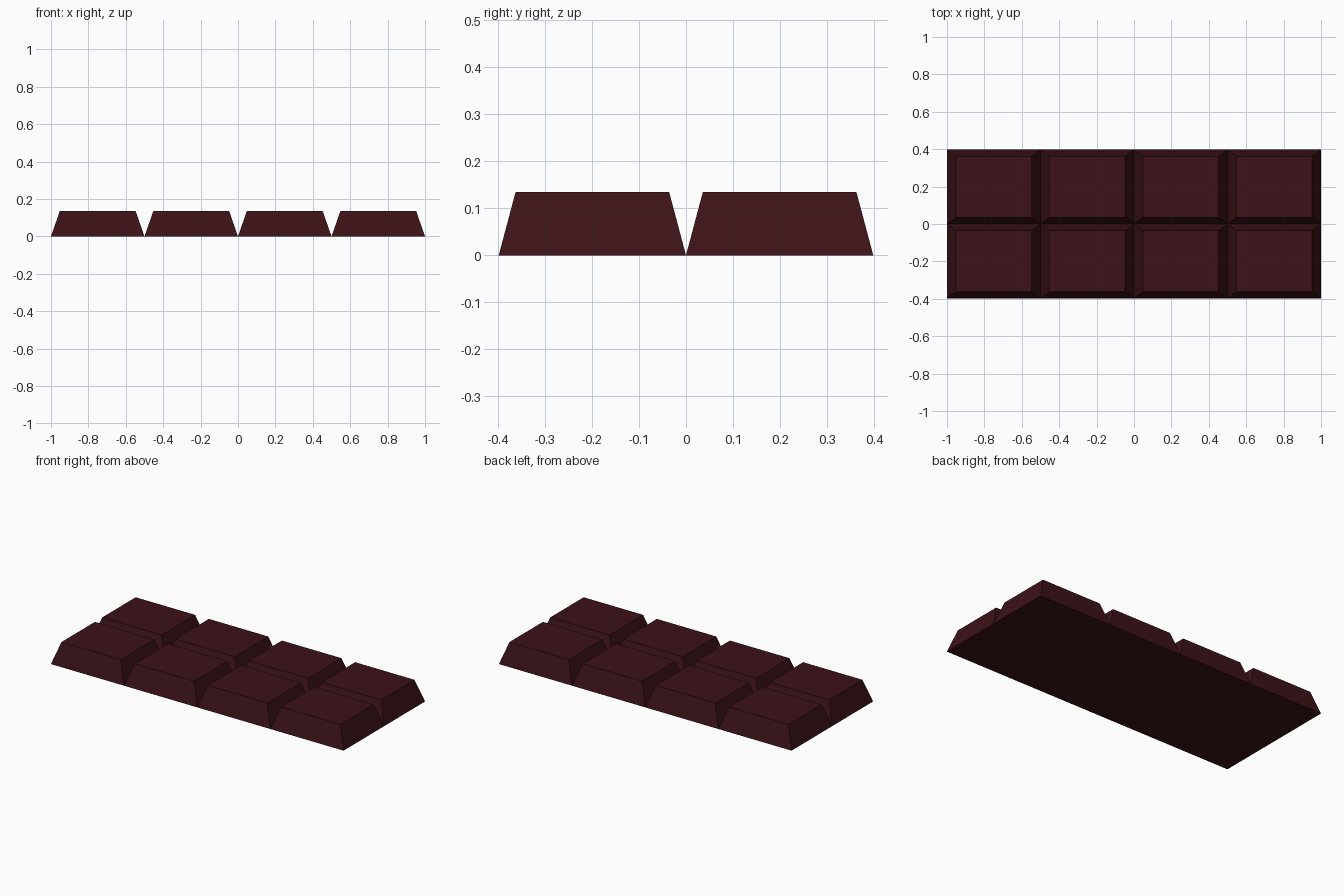
import bpy
import bmesh

if "Cube" in bpy.data.objects:
    bpy.data.objects.remove(bpy.data.objects["Cube"])

# Dark chocolate material
choc = bpy.data.materials.new("dark_chocolate")
choc.diffuse_color = (0.045, 0.006, 0.009, 1.0)
choc.use_nodes = True
choc.node_tree.nodes["Principled BSDF"].inputs["Base Color"].default_value = choc.diffuse_color

HEIGHT = 0.135
COLS, ROWS = 4, 2
PX, PY = 0.5, 0.398            # footprint of one piece
INSET_X, INSET_Y = 0.047, 0.036  # slope of the side walls


def make_piece(name, cx, cy):
    """One flat-sided tapered square of the bar."""
    bm = bmesh.new()
    bmesh.ops.create_cube(bm, size=1.0)
    for v in bm.verts:
        top = v.co.z > 0
        sx = PX - 2 * INSET_X if top else PX
        sy = PY - 2 * INSET_Y if top else PY
        v.co = (v.co.x * sx, v.co.y * sy, HEIGHT if top else 0.0)
    mesh = bpy.data.meshes.new(name)
    bm.to_mesh(mesh)
    bm.free()
    mesh.materials.append(choc)
    ob = bpy.data.objects.new(name, mesh)
    ob.location = (cx, cy, 0.0)
    bpy.context.collection.objects.link(ob)


# Grid of pieces whose bases meet, leaving V grooves between them
for r in range(ROWS):
    for c in range(COLS):
        make_piece(f"bar_square_{r + 1}_{c + 1}",
                   (c - (COLS - 1) / 2) * PX,
                   (r - (ROWS - 1) / 2) * PY)
